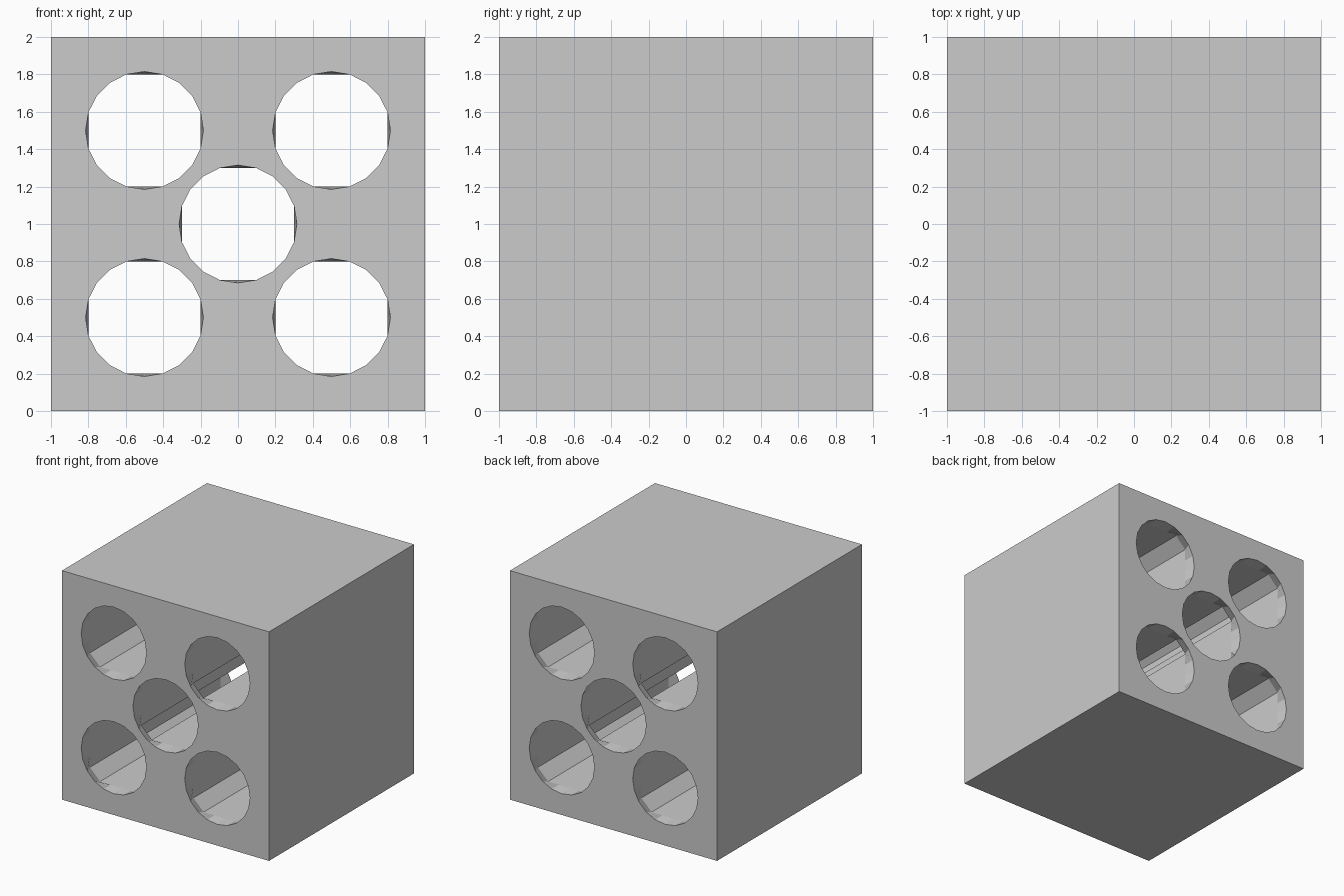
import bpy
import bmesh
from math import cos, sin, tan, radians

old = bpy.data.objects.get("Cube")
if old:
    bpy.data.objects.remove(old, do_unlink=True)

SIDES = 20
MOUTH_RADIUS = 0.315
FLAT = 0.3        # half width of the chamfered square passage
CORNER = 0.202    # where each chamfer begins; diagonal neighbours just open into each other
RIM_DEPTH = 0.1

grey = bpy.data.materials.new("plain grey")
grey.diffuse_color = (0.6, 0.6, 0.6, 1)
grey.use_nodes = True
grey.node_tree.nodes["Principled BSDF"].inputs["Base Color"].default_value = (0.6, 0.6, 0.6, 1)


def make_object(name, bm):
    bmesh.ops.recalc_face_normals(bm, faces=bm.faces)
    mesh = bpy.data.meshes.new(name)
    bm.to_mesh(mesh)
    bm.free()
    mesh.materials.append(grey)
    obj = bpy.data.objects.new(name, mesh)
    bpy.context.collection.objects.link(obj)
    return obj


def round_point(i):
    a = radians(360 / SIDES * i)
    return MOUTH_RADIUS * cos(a), MOUTH_RADIUS * sin(a)


def chamfered_point(i):
    # same point count as the round mouth, so the two rings loft directly
    quarter, step = divmod(i, SIDES // 4)
    slope = FLAT * tan(radians(360 / SIDES))
    x, z = [(FLAT, 0), (FLAT, slope), (FLAT, CORNER), (CORNER, FLAT), (slope, FLAT)][step]
    for _ in range(quarter):
        x, z = -z, x
    return x, z


def passage_cutter(cx, cz):
    # round at both mouths, chamfered square in between
    bm = bmesh.new()
    inner = 1 - RIM_DEPTH
    rings = []
    for y, point in ((-1.1, round_point), (-1, round_point), (-inner, chamfered_point),
                     (inner, chamfered_point), (1, round_point), (1.1, round_point)):
        ring = []
        for i in range(SIDES):
            x, z = point(i)
            ring.append(bm.verts.new((cx + x, y, cz + z)))
        rings.append(ring)
    for a, b in zip(rings, rings[1:]):
        for i in range(SIDES):
            j = (i + 1) % SIDES
            bm.faces.new((a[i], a[j], b[j], b[i]))
    bm.faces.new(rings[0])
    bm.faces.new(rings[-1])
    cutter = make_object("passage_cutter", bm)
    cutter.hide_render = True
    return cutter


# Solid block
bm = bmesh.new()
bmesh.ops.create_cube(bm, size=2)
bmesh.ops.translate(bm, verts=bm.verts, vec=(0, 0, 1))
block = make_object("pierced_block", bm)
bpy.context.view_layer.objects.active = block

# Five passages from front to back
centres = [(0, 1)] + [(x, z) for x in (-0.5, 0.5) for z in (0.5, 1.5)]
for cx, cz in centres:
    cutter = passage_cutter(cx, cz)
    cut = block.modifiers.new("passage", "BOOLEAN")
    cut.operation = "DIFFERENCE"
    cut.solver = "EXACT"
    cut.object = cutter
    bpy.ops.object.modifier_apply(modifier=cut.name)
    bpy.data.objects.remove(cutter, do_unlink=True)
